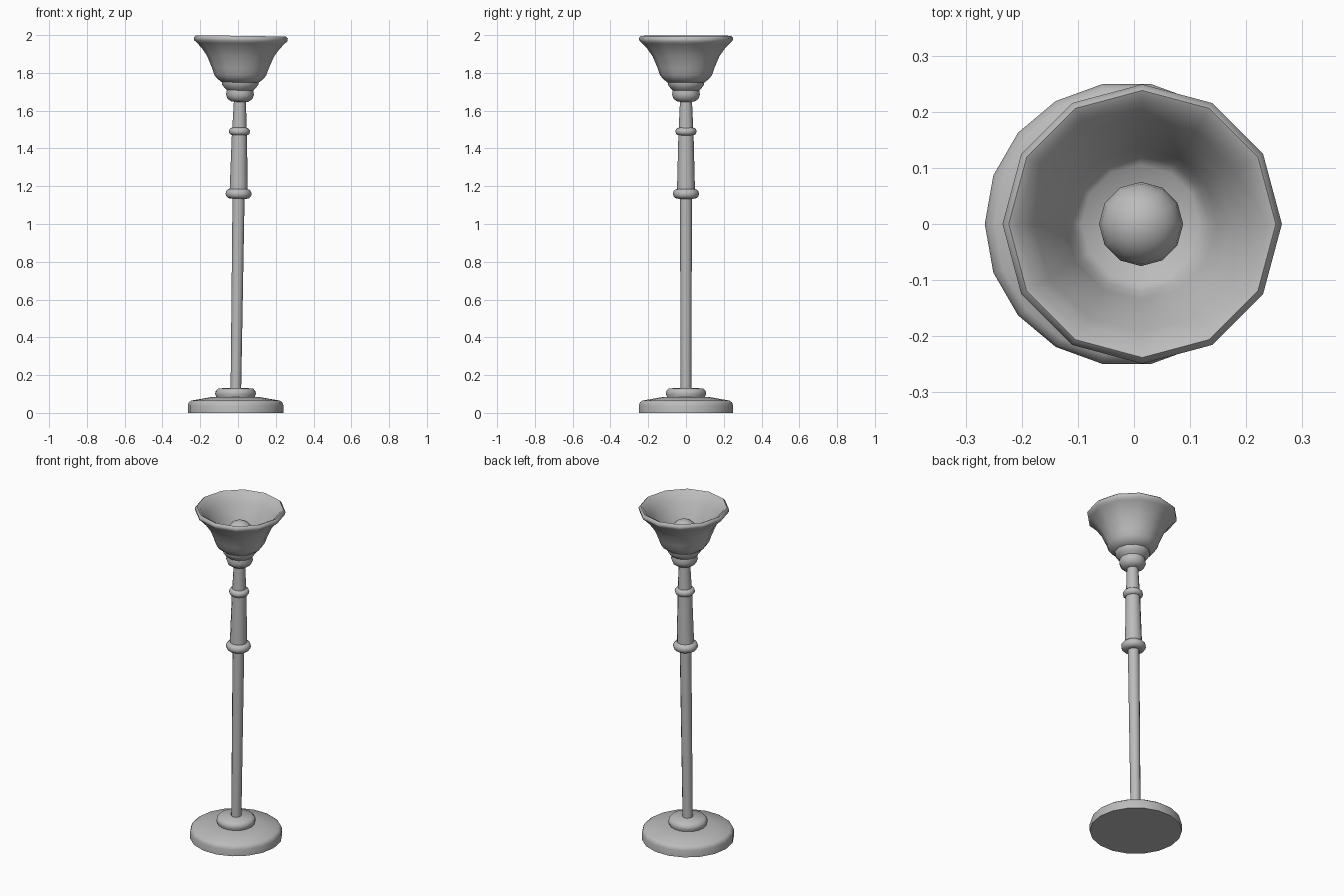
import bpy
import bmesh
import math

cube = bpy.data.objects.get("Cube")
if cube:
    bpy.data.objects.remove(cube, do_unlink=True)

grey = bpy.data.materials.new("plain grey")
grey.use_nodes = True
colour = (0.5, 0.5, 0.5, 1)
grey.diffuse_color = colour
grey.node_tree.nodes["Principled BSDF"].inputs["Base Color"].default_value = colour

LEAN = 0.0139      # the stand leans slightly towards +x
FOOT_X = -0.013


def finish(name, bm, lean, angle):
    """Turn a bmesh into a smooth, placed and coloured object."""
    bmesh.ops.recalc_face_normals(bm, faces=bm.faces)
    mesh = bpy.data.meshes.new(name)
    bm.to_mesh(mesh)
    bm.free()
    mesh.materials.append(grey)
    obj = bpy.data.objects.new(name, mesh)
    bpy.context.collection.objects.link(obj)
    obj.location.x = FOOT_X
    obj.rotation_euler.y = lean
    bpy.ops.object.select_all(action="DESELECT")
    obj.select_set(True)
    bpy.context.view_layer.objects.active = obj
    bpy.ops.object.shade_smooth_by_angle(angle=math.radians(angle))
    return obj


def lathe(name, profile, sides=12, lean=LEAN, angle=50):
    """Spin (radius, height) points round the z axis."""
    bm = bmesh.new()
    verts = [bm.verts.new((r, 0, z)) for r, z in profile]
    edges = [bm.edges.new(pair) for pair in zip(verts, verts[1:])]
    bmesh.ops.spin(bm, geom=verts + edges, cent=(0, 0, 0), axis=(0, 0, 1),
                   angle=math.tau, steps=sides, use_duplicate=False)
    bmesh.ops.remove_doubles(bm, verts=bm.verts, dist=0.0005)
    return finish(name, bm, lean, angle)


def bead(name, z, radius, half_height):
    """Rounded collar on the stand."""
    inner = radius - half_height
    arc = [math.pi * (i / 6 - 0.5) for i in range(7)]
    points = [(inner + half_height * math.cos(a), z + half_height * math.sin(a))
              for a in arc]
    lathe(name, [(0, z - half_height)] + points + [(0, z + half_height)])


# Upright foot
lathe("base", [(0, 0), (0.253, 0), (0.253, 0.04), (0.248, 0.055), (0.235, 0.065),
               (0.12, 0.085), (0, 0.087)], sides=18, lean=0)
lathe("base_knob", [(0, 0.08), (0.1, 0.08), (0.108, 0.1), (0.106, 0.115),
                    (0.092, 0.13), (0, 0.132)], sides=18, lean=0)

# Leaning stand
lathe("lower_pole", [(0, 0.12), (0.028, 0.12), (0.032, 1.15), (0, 1.15)])
bead("lower_collar", 1.16, 0.069, 0.026)
lathe("middle_pole", [(0, 1.16), (0.048, 1.16), (0.04, 1.48), (0, 1.48)])
bead("upper_collar", 1.49, 0.056, 0.021)
lathe("neck", [(0, 1.49), (0.039, 1.49), (0.031, 1.67), (0, 1.67)])

# Socket cup below the shade
lathe("socket", [(0, 1.645), (0.045, 1.648), (0.065, 1.662), (0.074, 1.685),
                 (0.07, 1.708), (0.083, 1.72), (0.096, 1.738), (0.097, 1.75),
                 (0, 1.755)])

# Flared open shade with a rolled rim
lathe("shade", [(0, 1.75), (0.098, 1.75), (0.124, 1.77), (0.138, 1.79),
                (0.15, 1.825), (0.177, 1.888), (0.205, 1.928), (0.232, 1.957),
                (0.247, 1.97), (0.249, 1.985), (0.238, 1.996), (0.222, 1.988),
                (0.192, 1.94), (0.162, 1.892), (0.135, 1.826), (0.122, 1.792),
                (0.105, 1.774), (0, 1.768)], angle=65)

# Light bulb resting in the shade
bulb_mesh = bmesh.new()
bmesh.ops.create_uvsphere(bulb_mesh, u_segments=12, v_segments=10, radius=0.075)
bmesh.ops.translate(bulb_mesh, verts=bulb_mesh.verts, vec=(0, 0, 1.843))
finish("bulb", bulb_mesh, LEAN, 50)
